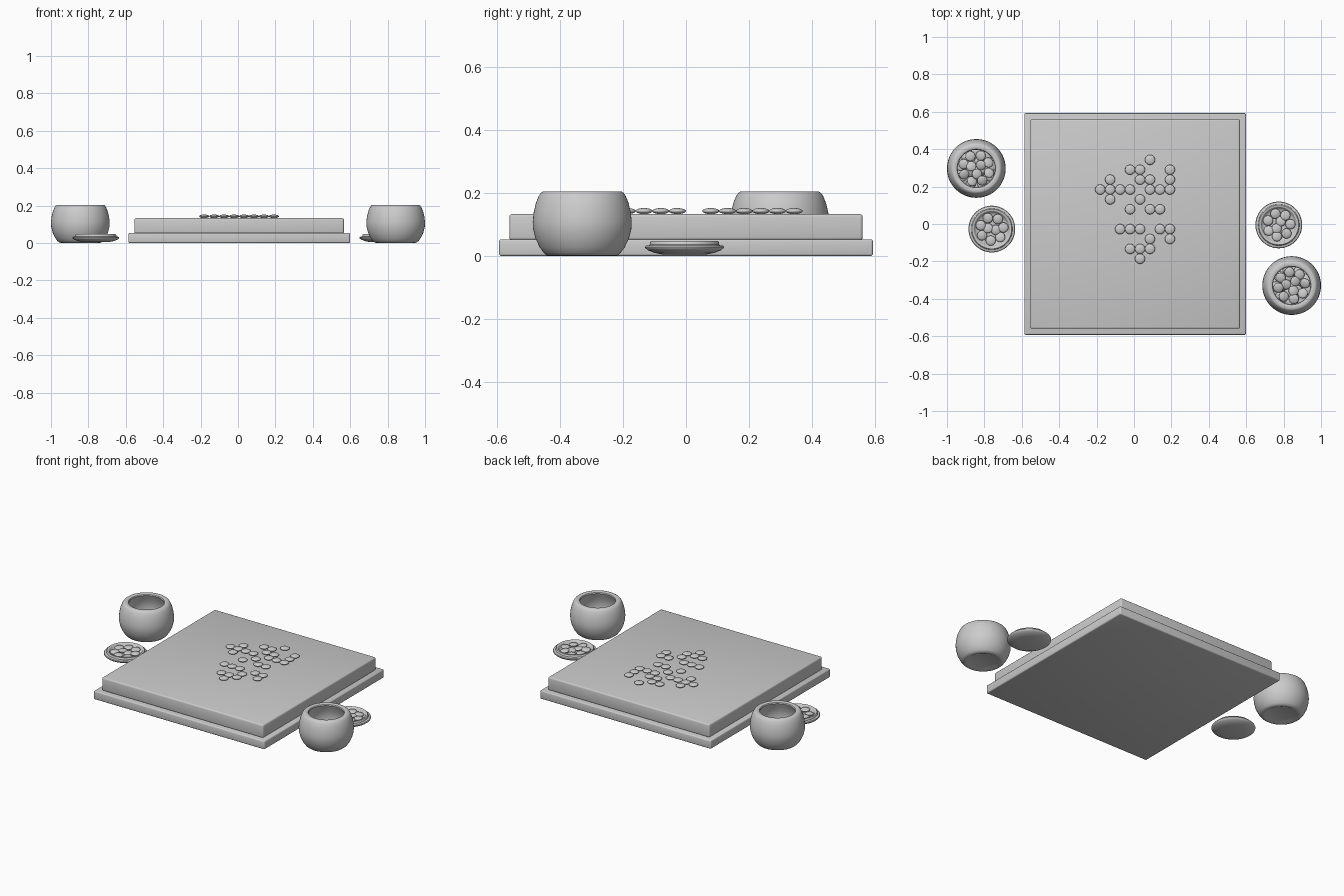
import bpy, bmesh, math, random
from mathutils import Matrix, Vector

if "Cube" in bpy.data.objects:
    bpy.data.objects.remove(bpy.data.objects["Cube"])

random.seed(4)
STONE_R, STONE_H = 0.027, 0.0095


def finish(bm, name, angle=40):
    bmesh.ops.recalc_face_normals(bm, faces=bm.faces)
    me = bpy.data.meshes.new(name)
    bm.to_mesh(me)
    bm.free()
    ob = bpy.data.objects.new(name, me)
    bpy.context.collection.objects.link(ob)
    bpy.ops.object.select_all(action='DESELECT')
    bpy.context.view_layer.objects.active = ob
    ob.select_set(True)
    bpy.ops.object.shade_smooth_by_angle(angle=math.radians(angle))
    return ob


def slab(name, size, z0, z1, bevel):
    bm = bmesh.new()
    bmesh.ops.create_cube(bm, size=1, matrix=Matrix.Translation((0.006, 0, (z0 + z1) / 2))
                          @ Matrix.Diagonal((size, size, z1 - z0, 1)))
    bmesh.ops.bevel(bm, geom=bm.edges[:], offset=bevel, segments=3, profile=0.5, affect='EDGES')
    return finish(bm, name)


def lathe(name, profile, x, y, steps=64):
    bm = bmesh.new()
    vs = [bm.verts.new((r, 0, z)) for r, z in profile]
    es = [bm.edges.new(p) for p in zip(vs, vs[1:])]
    bmesh.ops.spin(bm, geom=vs + es, cent=(0, 0, 0), axis=(0, 0, 1),
                   angle=math.tau, steps=steps, use_duplicate=False)
    bmesh.ops.remove_doubles(bm, verts=bm.verts, dist=1e-5)
    bmesh.ops.translate(bm, verts=bm.verts, vec=(x, y, 0))
    return finish(bm, name)


def stones(name, places, tilt=0.0):
    bm = bmesh.new()
    for p in places:
        rot = (Matrix.Rotation(random.uniform(-tilt, tilt), 4, 'X')
               @ Matrix.Rotation(random.uniform(-tilt, tilt), 4, 'Y'))
        bmesh.ops.create_uvsphere(bm, u_segments=20, v_segments=10, radius=1,
                                  matrix=Matrix.Translation(p) @ rot
                                  @ Matrix.Diagonal((STONE_R, STONE_R, STONE_H, 1)))
    return finish(bm, name, 60)


def rings(x, y, layers):
    """Stone centres in rings: (radius, count, height, phase)."""
    return [Vector((x + r * math.cos(ph + math.tau * i / n),
                    y + r * math.sin(ph + math.tau * i / n),
                    z + random.uniform(-.002, .002)))
            for r, n, z, ph in layers for i in range(n)]


# Board: wide base with a thicker slab on top
slab("board_base", 1.185, 0.0, 0.053, 0.007)
slab("board_top", 1.12, 0.05, 0.133, 0.009)

# Stones in play: one string per grid row, each digit a column
rows = ["5", "347", "1457", "0123567", "14", "356", "", "23467", "57", "345", "4"]
stones("board_stones", [(-0.181 + 0.0533 * int(c), 0.343 - 0.0529 * r, 0.133 + STONE_H)
                        for r, row in enumerate(rows) for c in row])

# Bowl: rounded outside, rolled lip, hollow inside
bowl = [(0, .004), (.09, .004), (.098, 0), (.112, .002), (.122, .010), (.135, .028),
        (.148, .055), (.1555, .085), (.157, .108), (.154, .138), (.147, .168),
        (.138, .190), (.131, .200), (.125, .204), (.110, .204), (.103, .201), (.100, .195),
        (.108, .175), (.118, .150), (.125, .115), (.122, .080), (.110, .045),
        (.090, .028), (.050, .022), (0, .021)]
# Upturned lid: shallow saucer with a raised inner rim
lid = [(0, .004), (.070, .005), (.095, .010), (.115, .018), (.124, .025), (.125, .029),
       (.122, .033), (.113, .034), (.110, .036), (.109, .044), (.106, .047), (.098, .047),
       (.094, .044), (.091, .034), (.080, .026), (.050, .022), (0, .021)]

for side, bx, by, lx, ly in (("left", -.843, .297, -.760, -.027),
                             ("right", .843, -.329, .774, -.005)):
    lathe(side + "_bowl", bowl, bx, by)
    a = random.uniform(0, 6)
    stones(side + "_bowl_stones", rings(bx, by, [
        (.080, 9, .042, a), (.035, 4, .036, a), (.085, 9, .058, a + .35),
        (.040, 5, .054, a + .5), (.072, 8, .074, a + .1), (.030, 3, .076, a + .8)]), 0.3)
    lathe(side + "_lid", lid, lx, ly)
    stones(side + "_lid_stones", rings(lx, ly, [
        (.062, 7, .036, a), (.022, 2, .034, a + 1)]), 0.12)
